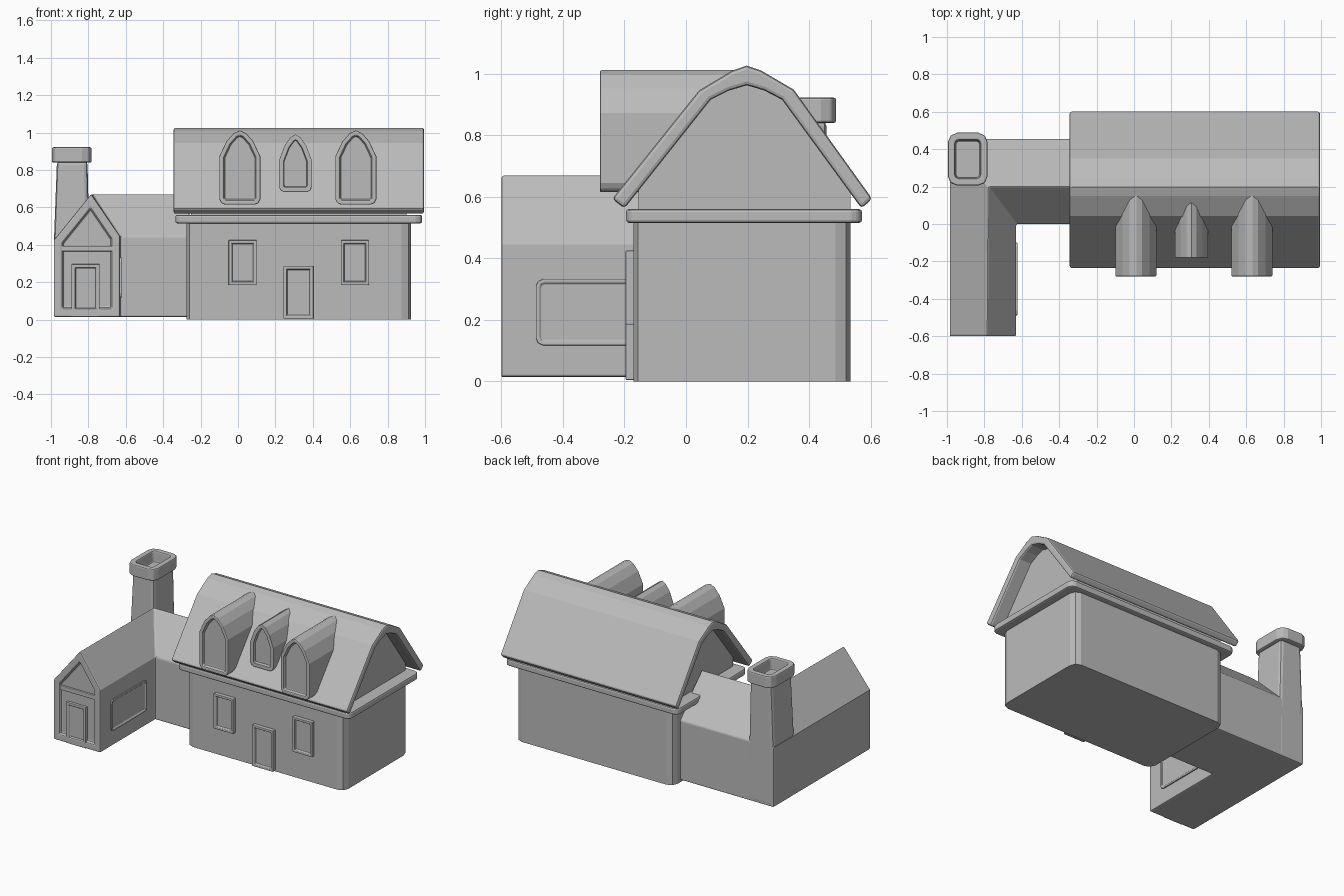
import bpy
import bmesh

cube = bpy.data.objects.get("Cube")
if cube:
    bpy.data.objects.remove(cube, do_unlink=True)

GREY = (0.5, 0.5, 0.5, 1)
mat = bpy.data.materials.new("plain grey")
mat.use_nodes = True
mat.diffuse_color = GREY
mat.node_tree.nodes["Principled BSDF"].inputs["Base Color"].default_value = GREY


def finish(name, bm, bevel=0.0, segments=2):
    mesh = bpy.data.meshes.new(name)
    bm.to_mesh(mesh)
    bm.free()
    mesh.materials.append(mat)
    obj = bpy.data.objects.new(name, mesh)
    bpy.context.collection.objects.link(obj)
    if bevel:
        mod = obj.modifiers.new("soft edges", "BEVEL")
        mod.width = bevel
        mod.segments = segments
        mod.limit_method = "ANGLE"
        mod.angle_limit = 0.7
    return obj


def loft(rings):
    """Closed solid through matching rings; returns bmesh, first and last cap."""
    bm = bmesh.new()
    loops = [[bm.verts.new(p) for p in ring] for ring in rings]
    n = len(loops[0])
    for r0, r1 in zip(loops, loops[1:]):
        for i in range(n):
            j = (i + 1) % n
            bm.faces.new((r0[i], r0[j], r1[j], r1[i]))
    caps = [bm.faces.new(loops[0]), bm.faces.new(loops[-1])]
    bmesh.ops.recalc_face_normals(bm, faces=bm.faces)
    return bm, caps


def recess(bm, face, rim, depth):
    bmesh.ops.inset_region(bm, faces=[face], thickness=rim, use_even_offset=True)
    bmesh.ops.inset_region(bm, faces=[face], thickness=0.004, depth=-depth,
                           use_even_offset=True)


def prism(name, pts, axis, a, b, bevel=0.0, rim=0.0, depth=0.0, corner=0.0):
    place = {"x": lambda p, t: (t, p[0], p[1]),
             "y": lambda p, t: (p[0], t, p[1]),
             "z": lambda p, t: (p[0], p[1], t)}[axis]
    bm, caps = loft([[place(p, t) for p in pts] for t in (a, b)])
    if corner:
        k = "xyz".index(axis)
        edges = [e for e in bm.edges
                 if abs(e.verts[0].co[k] - e.verts[1].co[k]) > 1e-4]
        bmesh.ops.bevel(bm, geom=edges, offset=corner, segments=2, profile=0.5,
                        affect="EDGES")
    if rim:
        sign = -1 if axis == "y" else 1
        k = "xyz".index(axis)
        face = max(bm.faces, key=lambda f: sign * f.calc_center_median()[k])
        recess(bm, face, rim, depth)
    return finish(name, bm, bevel)


def rect(u0, u1, v0, v1):
    return [(u0, v0), (u1, v0), (u1, v1), (u0, v1)]


# Main house walls and eave band
prism("house_walls", rect(-0.275, 0.925, -0.17, 0.535), "z", 0, 0.54, corner=0.05)
prism("eave_band", rect(-0.335, 0.985, -0.195, 0.572), "z", 0.515, 0.56,
      bevel=0.01, corner=0.035)

# Arched roof shell and the gable wall under it
outer = [(-0.24, 0.593), (0.042, 0.945), (0.15, 1.01), (0.197, 1.026),
         (0.244, 1.01), (0.35, 0.948), (0.605, 0.593)]
inner = [(0.57, 0.562), (0.312, 0.915), (0.255, 0.945), (0.198, 0.962),
         (0.14, 0.945), (0.08, 0.915), (-0.2, 0.562)]
prism("main_roof", outer + inner, "x", -0.345, 0.995, bevel=0.012)
gable = [(0.535, 0.53)] + [(0.535, 0.63)] + [(y, z + 0.01) for y, z in inner[1:-1]]
gable += [(-0.155, 0.63), (-0.155, 0.53)]
prism("gable_wall", gable, "x", -0.25, 0.9)

# Arched dormers
for name, x, half, low, top, front in (("left_dormer", 0.63, 0.11, 0.615, 1.012, -0.28),
                                       ("middle_dormer", 0.307, 0.088, 0.685, 0.99, -0.18),
                                       ("right_dormer", 0.01, 0.11, 0.615, 1.012, -0.28)):
    side = [(1, top - 0.14), (1, low + 0.03), (0.9, low + 0.008), (0.72, low)]
    arch = [(0.3, top - 0.015), (0.66, top - 0.06)] + side
    pts = [(x, top)] + [(x + half * u, z) for u, z in arch]
    pts += [(x - half * u, z) for u, z in reversed(arch)]
    prism(name, pts, "y", front, 0.16, bevel=0.006, rim=0.024, depth=0.02)

# Framed windows and door of the house
for name, x0, x1, z0, z1 in (("right_window", -0.05, 0.1, 0.185, 0.425),
                             ("left_window", 0.55, 0.7, 0.185, 0.425),
                             ("house_door", 0.243, 0.403, 0.005, 0.287)):
    prism(name, rect(x0, x1, z0, z1), "y", -0.196, -0.15, bevel=0.003,
          rim=0.016, depth=0.014)


# L-shaped wing with a mitred gable roof
def section(out, ridge, inn):
    return [(*out, 0.015), (*out, 0.425), (*ridge, 0.672), (*inn, 0.445), (*inn, 0.015)]


wing, caps = loft([
    section((-0.985, -0.6), (-0.785, -0.6), (-0.63, -0.6)),
    section((-0.985, 0.455), (-0.78, 0.2), (-0.63, 0)),
    section((-0.26, 0.455), (-0.26, 0.2), (-0.26, 0))])
recess(wing, caps[0], 0.045, 0.018)
finish("side_wing", wing, 0.008)

# Wing front: lintel and door, and the framed panel on its inner side
prism("wing_lintel", rect(-0.945, -0.67, 0.365, 0.395), "y", -0.595, -0.57, bevel=0.004)
prism("wing_door", rect(-0.89, -0.74, 0.015, 0.297), "y", -0.6, -0.56,
      bevel=0.003, rim=0.018, depth=0.012)
prism("wing_side_panel", rect(-0.488, -0.1, 0.117, 0.333), "x", -0.65, -0.622,
      bevel=0.003, rim=0.012, depth=0.006, corner=0.025)

# Tapered chimney with a hollow rounded cap
stack, caps = loft([[(x, y, z) for x, y in rect(*r)] for r, z in (
    ((-0.985, -0.79, 0.215, 0.456), 0.016),
    ((-0.983, -0.795, 0.22, 0.456), 0.45),
    ((-0.968, -0.805, 0.23, 0.456), 0.85))])
finish("chimney_stack", stack, 0.02)
prism("chimney_cap", rect(-0.995, -0.783, 0.205, 0.488), "z", 0.84, 0.922,
      bevel=0.008, rim=0.038, depth=0.075, corner=0.05)
